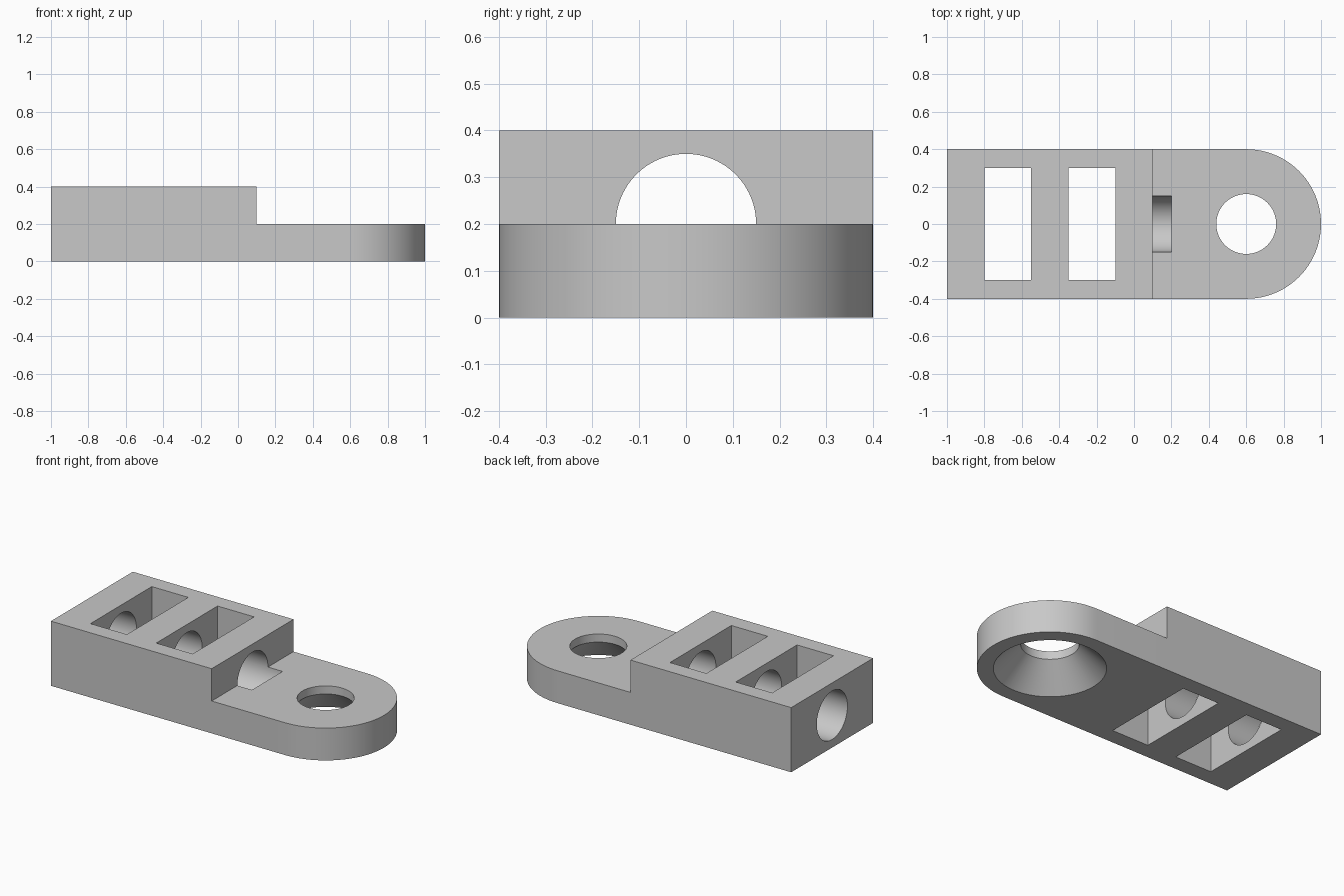
import bpy
import bmesh
import math

cube = bpy.data.objects.get("Cube")
if cube:
    bpy.data.objects.remove(cube, do_unlink=True)

grey = bpy.data.materials.new("plain grey")
grey.use_nodes = True
colour = (0.58, 0.58, 0.58, 1)
grey.diffuse_color = colour
grey.node_tree.nodes["Principled BSDF"].inputs["Base Color"].default_value = colour


def make_object(name, bm):
    bmesh.ops.recalc_face_normals(bm, faces=bm.faces)
    mesh = bpy.data.meshes.new(name)
    bm.to_mesh(mesh)
    bm.free()
    mesh.materials.append(grey)
    obj = bpy.data.objects.new(name, mesh)
    bpy.context.collection.objects.link(obj)
    return obj


def prism(name, outline, z0, z1):
    """Extrude a flat outline from z0 up to z1."""
    bm = bmesh.new()
    face = bm.faces.new([bm.verts.new((x, y, z0)) for x, y in outline])
    top = bmesh.ops.extrude_face_region(bm, geom=[face])["geom"]
    verts = [v for v in top if isinstance(v, bmesh.types.BMVert)]
    bmesh.ops.translate(bm, verts=verts, vec=(0, 0, z1 - z0))
    return make_object(name, bm)


def lathe(name, profile, steps=96):
    """Spin a closed (radius, height) profile about z."""
    bm = bmesh.new()
    rings = []
    for r, z in profile:
        rings.append([bm.verts.new((r * math.cos(a), r * math.sin(a), z))
                      for a in (2 * math.pi * i / steps for i in range(steps))])
    for low, high in zip(rings, rings[1:]):
        for i in range(steps):
            j = (i + 1) % steps
            bm.faces.new((low[i], low[j], high[j], high[i]))
    bm.faces.new(rings[0])
    bm.faces.new(rings[-1])
    return make_object(name, bm)


def rectangle(x0, x1, half):
    return [(x0, -half), (x1, -half), (x1, half), (x0, half)]


def boolean(target, other, operation):
    mod = target.modifiers.new(other.name, "BOOLEAN")
    mod.operation = operation
    mod.solver = "EXACT"
    mod.object = other
    bpy.context.view_layer.objects.active = target
    bpy.ops.object.modifier_apply(modifier=mod.name)
    bpy.data.objects.remove(other, do_unlink=True)


# Rounded base plate
arc = [math.radians(-90 + 180 * i / 48) for i in range(49)]
outline = [(-1, 0.4), (-1, -0.4)]
outline += [(0.6 + 0.4 * math.cos(a), 0.4 * math.sin(a)) for a in arc]
body = prism("bracket_body", outline, 0, 0.2)

# Raised block
boolean(body, prism("raised_block", rectangle(-1, 0.1, 0.4), 0, 0.4), "UNION")

# Rectangular slots
for i, x in enumerate((-0.8, -0.35)):
    slot = prism(f"slot_cutter_{i}", rectangle(x, x + 0.25, 0.3), -0.1, 0.5)
    boolean(body, slot, "DIFFERENCE")

# Lengthwise bore, ending in a half-round groove in the plate
bore = lathe("bore_cutter", [(0.15, -1.1), (0.15, 0.2)])
bore.rotation_euler = (0, math.pi / 2, 0)
bore.location.z = 0.2
bpy.context.view_layer.update()
boolean(body, bore, "DIFFERENCE")

# Mounting hole, countersunk from below
hole = lathe("hole_cutter", [(0.41, -0.1), (0.16, 0.15), (0.16, 0.3)])
hole.location.x = 0.6
bpy.context.view_layer.update()
boolean(body, hole, "DIFFERENCE")

# Smooth round walls, crisp edges
bpy.ops.object.select_all(action="DESELECT")
body.select_set(True)
bpy.context.view_layer.objects.active = body
bpy.ops.object.shade_smooth_by_angle(angle=math.radians(30))
